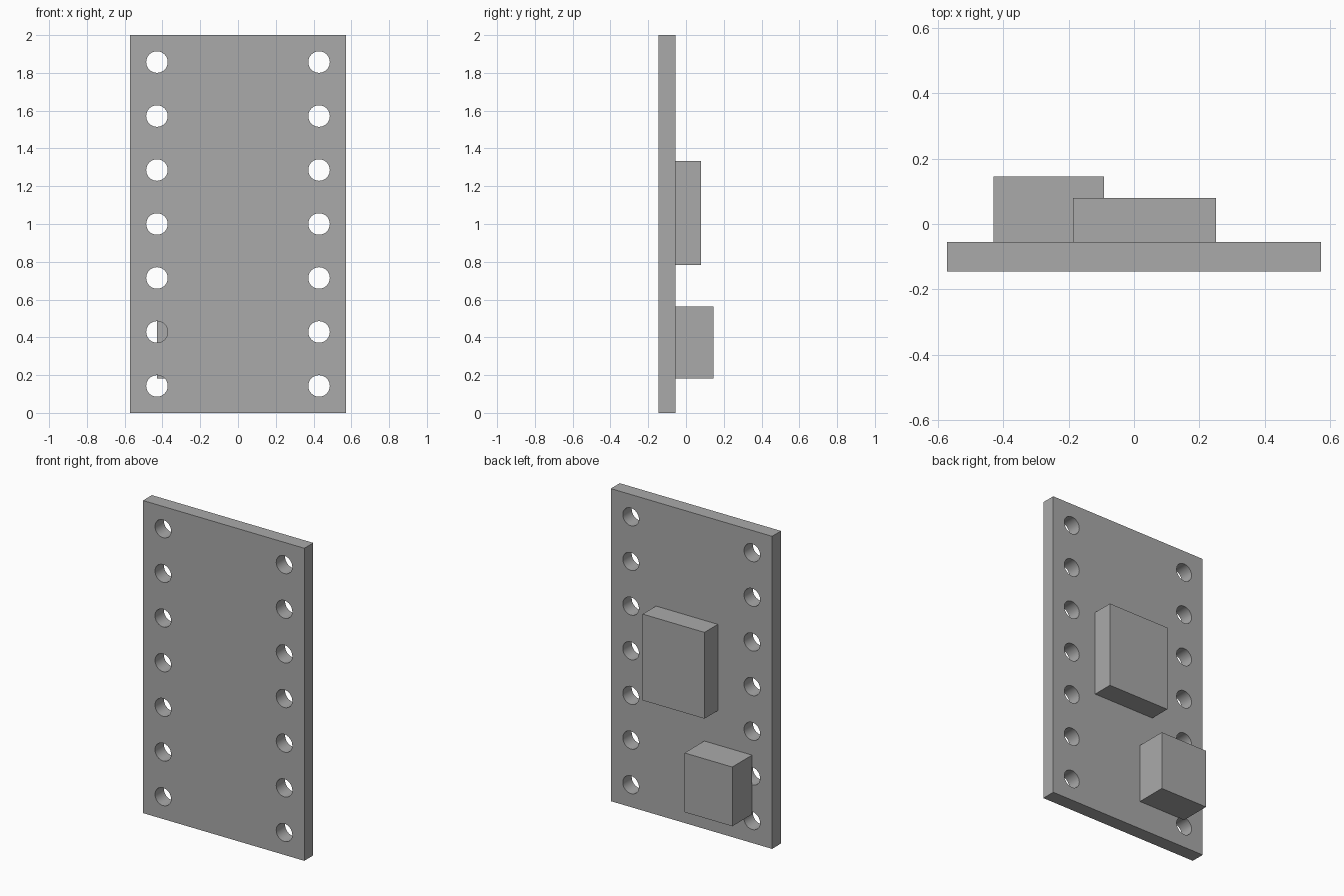
import bpy
import math

old = bpy.data.objects.get("Cube")
if old:
    bpy.data.objects.remove(old, do_unlink=True)

grey = bpy.data.materials.new("plain grey")
grey.use_nodes = True
colour = (0.4, 0.4, 0.4, 1)
grey.diffuse_color = colour
grey.node_tree.nodes["Principled BSDF"].inputs["Base Color"].default_value = colour


def box(name, x, y, z):
    """Box spanning the given (low, high) ranges."""
    spans = (x, y, z)
    bpy.ops.mesh.primitive_cube_add(size=1, location=[(a + b) / 2 for a, b in spans])
    obj = bpy.context.object
    obj.name = name
    obj.scale = [b - a for a, b in spans]
    bpy.ops.object.transform_apply(location=False, rotation=False, scale=True)
    obj.data.materials.append(grey)
    return obj


# Board and the two components on its back
FRONT, BACK = -0.145, -0.055
board = box("board", (-0.571, 0.571), (FRONT, BACK), (0, 2))
box("large_chip", (-0.187, 0.251), (BACK, 0.08), (0.782, 1.334))
box("small_block", (-0.429, -0.091), (BACK, 0.145), (0.183, 0.562))

# Two columns of through holes along the long edges
ROWS = 7
PITCH = 2 / ROWS
cutters = []
for x in (-0.429, 0.429):
    for row in range(ROWS):
        bpy.ops.mesh.primitive_cylinder_add(
            vertices=32, radius=0.057, depth=0.3,
            location=(x, (FRONT + BACK) / 2, PITCH * (row + 0.5)),
            rotation=(math.pi / 2, 0, 0))
        cutters.append(bpy.context.object)
        cutters[-1].data.materials.append(grey)

bpy.ops.object.select_all(action="DESELECT")
for cutter in cutters:
    cutter.select_set(True)
bpy.context.view_layer.objects.active = cutters[0]
bpy.ops.object.join()
drill = bpy.context.object
drill.name = "hole_cutter"
drill.hide_render = True

cut = board.modifiers.new("holes", "BOOLEAN")
cut.operation = "DIFFERENCE"
cut.solver = "EXACT"
cut.object = drill
bpy.ops.object.select_all(action="DESELECT")
board.select_set(True)
bpy.context.view_layer.objects.active = board
bpy.ops.object.modifier_apply(modifier=cut.name)
bpy.data.objects.remove(drill, do_unlink=True)
bpy.ops.object.shade_smooth_by_angle(angle=math.radians(30))
